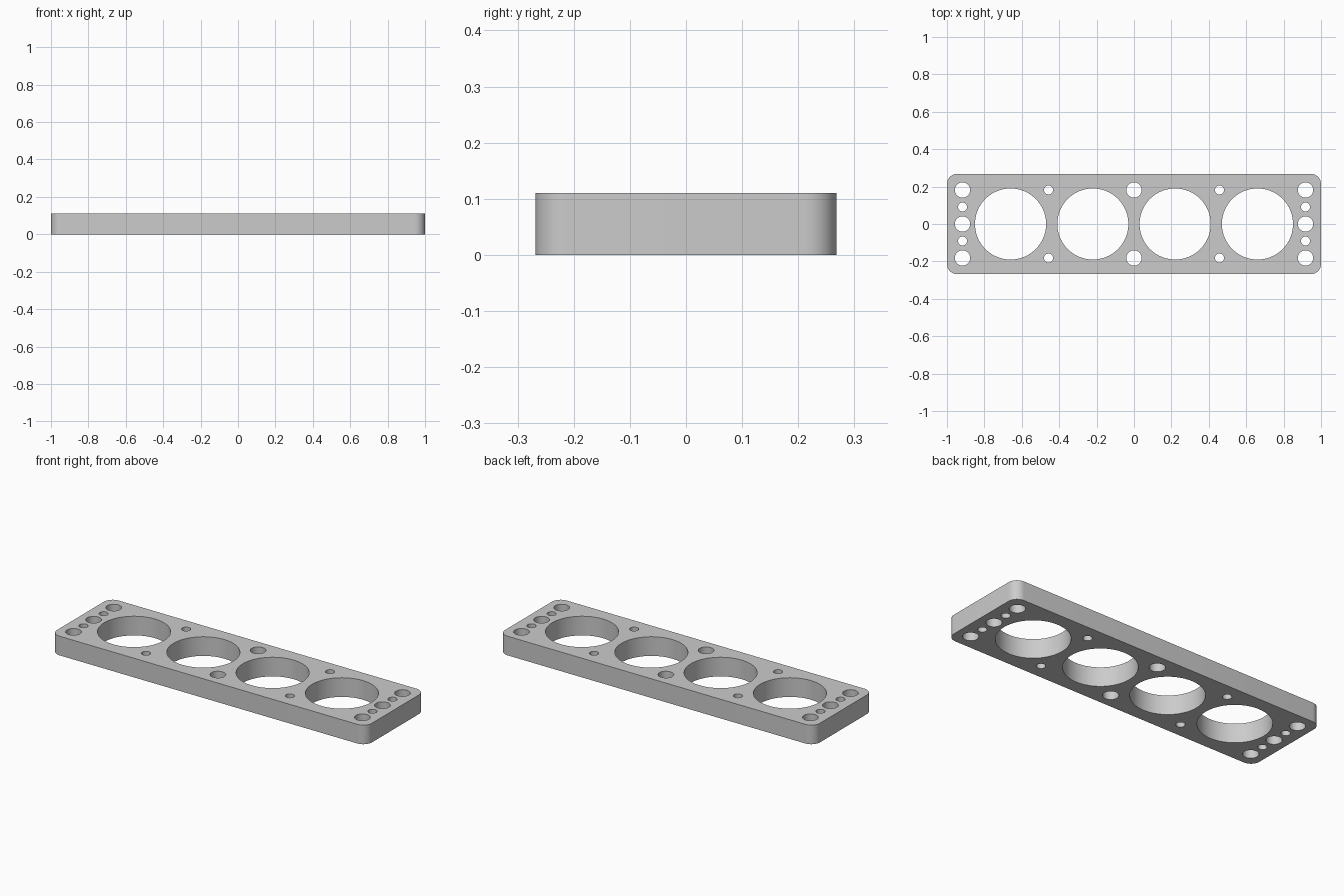
import bpy
import bmesh
from math import sin, cos, pi, radians

cube = bpy.data.objects.get("Cube")
if cube:
    bpy.data.objects.remove(cube, do_unlink=True)

HALF_X, HALF_Y, HEIGHT, CORNER = 1.0, 0.268, 0.11, 0.055
BORE, BOLT, PIN = 0.19, 0.041, 0.024

metal = bpy.data.materials.new("grey metal")
metal.use_nodes = True
grey = (0.6, 0.6, 0.6, 1)
metal.diffuse_color = grey
metal.node_tree.nodes["Principled BSDF"].inputs["Base Color"].default_value = grey

bm = bmesh.new()


def arc(cx, cy, r, start, sweep, steps):
    return [(cx + r * cos(start + sweep * i / steps),
             cy + r * sin(start + sweep * i / steps)) for i in range(steps)]


def loop(points):
    verts = [bm.verts.new((x, y, 0)) for x, y in points]
    for a, b in zip(verts, verts[1:] + verts[:1]):
        bm.edges.new((a, b))


# Rounded outline
outline = []
for i, (sx, sy) in enumerate([(1, 1), (-1, 1), (-1, -1), (1, -1)]):
    cx, cy = sx * (HALF_X - CORNER), sy * (HALF_Y - CORNER)
    outline += arc(cx, cy, CORNER, i * pi / 2, pi / 2, 12)
    end = (i + 1) * pi / 2
    outline.append((cx + CORNER * cos(end), cy + CORNER * sin(end)))
loop(outline)

# Bores, bolt holes and pin holes
holes = [(x, 0, BORE, 96) for x in (-0.66, -0.22, 0.22, 0.66)]
for x in (-0.917, 0, 0.917):
    holes += [(x, y, BOLT, 40) for y in (-0.182, 0.182)]
for x in (-0.917, 0.917):
    holes.append((x, 0, BOLT, 40))
    holes += [(x, y, PIN, 32) for y in (-0.091, 0.091)]
for x in (-0.457, 0.457):
    holes += [(x, y, PIN, 32) for y in (-0.182, 0.182)]
for x, y, r, steps in holes:
    loop(arc(x, y, r, 0, 2 * pi, steps))

# Fill the face around the holes, then extrude to a solid plate
bmesh.ops.triangle_fill(bm, use_beauty=True, edges=bm.edges[:], normal=(0, 0, 1))
top = bmesh.ops.extrude_face_region(bm, geom=bm.faces[:], use_keep_orig=True)
moved = [g for g in top["geom"] if isinstance(g, bmesh.types.BMVert)]
bmesh.ops.translate(bm, vec=(0, 0, HEIGHT), verts=moved)
bmesh.ops.recalc_face_normals(bm, faces=bm.faces[:])

mesh = bpy.data.meshes.new("spacer_plate")
bm.to_mesh(mesh)
bm.free()
mesh.materials.append(metal)
plate = bpy.data.objects.new("spacer_plate", mesh)
bpy.context.collection.objects.link(plate)

bpy.ops.object.select_all(action="DESELECT")
plate.select_set(True)
bpy.context.view_layer.objects.active = plate
bpy.ops.object.shade_smooth_by_angle(angle=radians(30))
